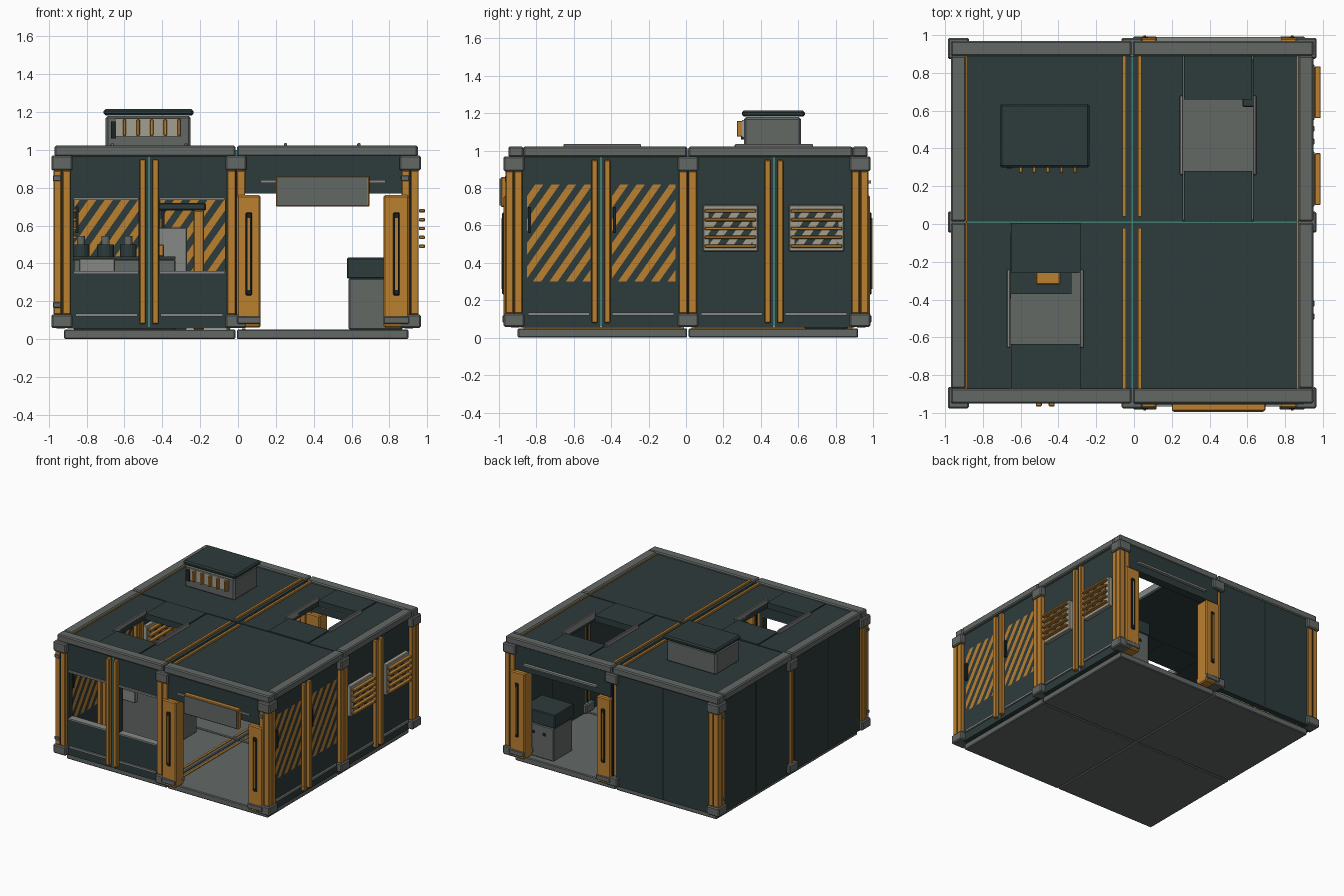
import bpy, bmesh, math
from mathutils import Matrix, Vector

if "Cube" in bpy.data.objects:
    bpy.data.objects.remove(bpy.data.objects["Cube"])


def material(name, r, g, b):
    m = bpy.data.materials.new(name)
    m.diffuse_color = (r, g, b, 1)
    m.use_nodes = True
    m.node_tree.nodes["Principled BSDF"].inputs["Base Color"].default_value = m.diffuse_color
    return m


DARK = material("dark_teal_panel", 0.027, 0.044, 0.044)
GREY = material("mid_grey_metal", 0.125, 0.14, 0.13)
ORANGE = material("orange_paint", 0.50, 0.215, 0.03)
LIGHT = material("light_grey_metal", 0.24, 0.25, 0.24)
CREAM = material("pale_grille", 0.37, 0.35, 0.28)
BLACK = material("black_slot", 0.012, 0.017, 0.018)
TEAL = material("teal_seam", 0.05, 0.21, 0.17)
I = Matrix.Identity(4)


def finish(name, bm, mats, M):
    bmesh.ops.transform(bm, matrix=M, verts=bm.verts)
    me = bpy.data.meshes.new(name)
    bm.to_mesh(me)
    bm.free()
    for m in mats:
        me.materials.append(m)
    ob = bpy.data.objects.new(name, me)
    bpy.context.collection.objects.link(ob)
    return ob


def part(name, mat, boxes, M=I, bevel=0.0):
    """One object from boxes given as x0, x1, y0, y1, z0, z1."""
    bm = bmesh.new()
    for x0, x1, y0, y1, z0, z1 in boxes:
        T = Matrix.Translation(((x0 + x1) / 2, (y0 + y1) / 2, (z0 + z1) / 2))
        S = Matrix.Diagonal((abs(x1 - x0), abs(y1 - y0), abs(z1 - z0), 1))
        bmesh.ops.create_cube(bm, size=1, matrix=T @ S)
    if bevel:
        bmesh.ops.bevel(bm, geom=bm.edges[:], offset=bevel, segments=1, affect='EDGES')
    return finish(name, bm, [mat], M)


def cylinders(name, mat, items):
    bm = bmesh.new()
    for x, y, z0, z1, r in items:
        bmesh.ops.create_cone(bm, cap_ends=True, segments=14, radius1=r, radius2=r, depth=z1 - z0,
                              matrix=Matrix.Translation((x, y, (z0 + z1) / 2)))
    return finish(name, bm, [mat], I)


def stripes(name, u0, u1, z0, z1, d, M):
    """Diagonal hazard stripes: a flat plate cut by slanted planes."""
    bm = bmesh.new()
    bm.faces.new([bm.verts.new(p) for p in ((u0, -d, z0), (u1, -d, z0), (u1, -d, z1), (u0, -d, z1))])
    n = Vector((math.cos(math.radians(35)), 0, -math.sin(math.radians(35))))
    step, base = 0.036, Vector((u0, -d, z1))
    for i in range(1, 20):
        bmesh.ops.bisect_plane(bm, geom=bm.verts[:] + bm.edges[:] + bm.faces[:],
                               plane_co=base + n * step * i, plane_no=n)
    for f in bm.faces:
        f.material_index = int((f.calc_center_median() - base).dot(n) / step) % 2
    return finish(name, bm, [DARK, ORANGE], M)


# Walls are built facing local -y, at the given centre along the wall
def ribs(name, c, M):
    part(name + "_ribs", ORANGE, [(c + a, c + a + 0.032, -0.045, -0.01, 0.08, 0.95)
                                  for a in (-0.05, 0.018)], M, 0.004)
    part(name + "_seam", TEAL, [(c - 0.006, c + 0.006, -0.017, 0.025, 0.06, 0.97)], M)
    part(name + "_lower_rail", LIGHT, [(c + a, c + a + 0.33, -0.028, -0.01, 0.118, 0.134)
                                       for a in (-0.39, 0.06)], M)


def solid_wall(name, c, M):
    part(name, DARK, [(c - 0.43, c - 0.005, -0.015, 0.03, 0.055, 0.97),
                      (c + 0.005, c + 0.43, -0.015, 0.03, 0.055, 0.97)], M)
    ribs(name, c, M)


def striped_wall(name, c, M):
    solid_wall(name, c, M)
    for i, a in enumerate((-0.395, 0.06)):
        stripes(f"{name}_stripes_{i}", c + a, c + a + 0.34, 0.30, 0.82, 0.018, M)
        part(f"{name}_handle_{i}", BLACK, [(c + a + 0.005, c + a + 0.022, -0.035, -0.015, 0.56, 0.70)], M)


def vent_wall(name, c, M):
    solid_wall(name, c, M)
    for i, a in enumerate((-0.38, 0.08)):
        u0, u1 = c + a, c + a + 0.295
        part(f"{name}_vent_{i}", CREAM, [(u0, u1, -0.045, -0.01, 0.46, 0.71)], M, 0.005)
        stripes(f"{name}_vent_back_{i}", u0 + 0.03, u1 - 0.03, 0.49, 0.68, 0.046, M).data.materials[1] = CREAM
        part(f"{name}_slats_{i}", ORANGE, [(u0 + 0.01, u1 - 0.01, -0.078, -0.046, z - 0.009, z + 0.009)
                                           for z in (0.49, 0.537, 0.584, 0.631, 0.678)], M, 0.004)


def window_wall(name, c, M):
    boxes = []
    for s in (-1, 1):
        for u0, u1, z0, z1 in ((0.005, 0.43, 0.055, 0.35), (0.005, 0.43, 0.74, 0.97),
                               (0.005, 0.055, 0.35, 0.74), (0.40, 0.43, 0.35, 0.74)):
            boxes.append((c + s * u0, c + s * u1, -0.015, 0.03, z0, z1))
    part(name, DARK, boxes, M)
    ribs(name, c, M)
    part(name + "_sills", LIGHT, [(c + a, c + a + 0.345, -0.028, 0.03, z, z + 0.014)
                                  for a in (-0.40, 0.055) for z in (0.345, 0.735)], M)


def door_wall(name, c, M, sign):
    part(name + "_header", DARK, [(c - 0.45, c + 0.45, -0.035, 0.035, 0.77, 0.97)], M)
    part(name + "_light_bar", LIGHT, [(c - 0.33, c + 0.33, -0.045, 0.06, 0.825, 0.84)], M)
    jambs = ((c - 0.455, c - 0.33), (c + 0.32, c + 0.455))
    part(name + "_jambs", ORANGE, [(a, b, -0.055, 0.055, 0.06, 0.76) for a, b in jambs], M, 0.008)
    part(name + "_jamb_slots", BLACK, [((a + b) / 2 - 0.017, (a + b) / 2 + 0.017, -0.063, 0.063, 0.23, 0.67)
                                       for a, b in jambs], M, 0.006)
    part(name + "_jamb_bars", ORANGE, [((a + b) / 2 - 0.007, (a + b) / 2 + 0.007, -0.067, 0.067, 0.26, 0.64)
                                       for a, b in jambs], M)
    part(name + "_jamb_brackets", GREY, [(a, b, -0.062, 0.062, 0.08, 0.12) for a, b in jambs], M, 0.005)
    if sign:
        part("sign_border", ORANGE, [(c - 0.25, c + 0.245, -0.07, -0.03, 0.70, 0.86)], M, 0.005)
        part("sign_plate", GREY, [(c - 0.24, c + 0.235, -0.076, -0.06, 0.708, 0.852)], M)


XS, YS = (-0.93, -0.01, 0.91), (-0.92, 0.01, 0.93)
FRONT = Matrix.Translation((0, YS[0], 0))
BACK = Matrix.Translation((0, YS[2], 0))
TURN = Matrix.Rotation(math.pi / 2, 4, 'Z')
RIGHT = Matrix.Translation((XS[2], 0, 0)) @ TURN
LEFT = Matrix.Translation((XS[0], 0, 0)) @ TURN
window_wall("front_window_wall", -0.47, FRONT)
door_wall("front_door", 0.45, FRONT, True)
striped_wall("back_striped_wall", -0.47, BACK)
door_wall("back_door", 0.45, BACK, False)
for side, M in (("right", RIGHT), ("left", LEFT)):
    striped_wall(side + "_striped_wall", -0.455, M)
    vent_wall(side + "_vent_wall", 0.47, M)

# Corner and middle posts with grey end blocks
nodes = [(x, y) for x in XS for y in YS if (x, y) != (XS[1], YS[1])]
corners = [(x, y) for x in (XS[0], XS[2]) for y in (YS[0], YS[2])]
part("post_blocks", GREY, [(x - 0.056, x + 0.056, y - 0.056, y + 0.056, a, b) for x, y in nodes
                           for a, b in ((0.058, 0.13), (0.89, 0.97))], I, 0.008)
part("corner_posts", ORANGE, [(x + a - 0.021, x + a + 0.021, y + b - 0.021, y + b + 0.021, 0.13, 0.89)
                              for x, y in corners for a in (-0.024, 0.024) for b in (-0.024, 0.024)], I, 0.004)
part("corner_post_cores", BLACK, [(x - 0.04, x + 0.04, y - 0.04, y + 0.04, 0.13, 0.89) for x, y in corners])
part("corner_post_brackets", GREY, [(x - 0.049, x - 0.005, y - 0.049, y - 0.005, a, a + 0.03)
                                    for x, y in corners for a in (0.165, 0.835)], I, 0.004)
for name, M, c in (("front", FRONT, XS[1]), ("back", BACK, XS[1]), ("left", LEFT, YS[1]), ("right", RIGHT, YS[1])):
    part(name + "_middle_post", ORANGE, [(c + a, c + a + 0.045, -0.045, 0.025, 0.13, 0.89)
                                         for a in (-0.048, 0.003)], M, 0.004)
    part(name + "_middle_post_core", BLACK, [(c - 0.006, c + 0.006, -0.03, 0.032, 0.13, 0.89)], M)
part("left_middle_post_outer_strip", ORANGE, [(-0.965, -0.955, 0.0, 0.02, 0.13, 0.89)])

# Floor slabs and floor strips
cells = [(x0, x1, y0, y1) for x0, x1 in ((-0.92, -0.014), (-0.006, 0.90)) for y0, y1 in ((-0.90, 0.006), (0.014, 0.92))]
part("floor_slabs", GREY, [(*c, 0, 0.05) for c in cells], I, 0.006)
part("floor_strips", ORANGE, [(x, x + 0.018, y0, y1, 0.045, 0.056) for x in (-0.06, 0.022)
                              for y0, y1 in ((-0.87, -0.01), (0.03, 0.89))])

# Roof edge beams, split in the middle of each side
beams = []
for a, b in ((-0.97, -0.014), (-0.006, 0.95)):
    beams += [(a, b, -0.95, -0.87, 0.965, 1.022), (a, b, 0.89, 0.97, 0.965, 1.022)]
for a, b in ((-0.87, 0.006), (0.014, 0.89)):
    beams += [(-0.97, -0.89, a, b, 0.965, 1.022), (0.87, 0.95, a, b, 0.965, 1.022)]
part("roof_edge_beams", GREY, beams, I, 0.008)

# Roof panels; two of them have an opening with side rails
part("roof_panels", DARK, [(-0.89, -0.014, 0.014, 0.89, 0.96, 1.005), (-0.006, 0.87, -0.87, 0.006, 0.96, 1.005)])
for name, x0, x1, y0, y1, a, b, c, d in (("front_left", -0.89, -0.014, -0.87, 0.006, -0.655, -0.285, -0.635, -0.26),
                                         ("back_right", -0.006, 0.87, 0.014, 0.89, 0.26, 0.63, 0.28, 0.66)):
    part(name + "_open_roof", DARK, [(x0, a, y0, y1, 0.96, 1.005), (b, x1, y0, y1, 0.96, 1.005),
                                     (a + 0.004, b - 0.004, y0, c, 0.96, 1.01), (a + 0.004, b - 0.004, d, y1, 0.96, 1.01)])
    part(name + "_opening_rails", LIGHT, [(a - 0.018, a, c - 0.02, d + 0.02, 0.98, 1.035),
                                          (b, b + 0.018, c - 0.02, d + 0.02, 0.98, 1.035)], I, 0.004)
part("roof_seams", TEAL, [(-0.014, -0.006, -0.87, 0.89, 0.965, 1.0), (-0.89, 0.87, 0.006, 0.014, 0.965, 1.0)])
part("roof_ribs", ORANGE, [(x, x + 0.018, y0, y1, 0.99, 1.02) for x in (-0.06, 0.022)
                           for y0, y1 in ((-0.87, -0.02), (0.04, 0.89))])
part("roof_side_strips", ORANGE, [(x, x + 0.006, -0.87, 0.89, 0.99, 1.012) for x in (-0.89, 0.864)])

# Roof ventilation unit
part("roof_unit_body", GREY, [(-0.70, -0.25, 0.31, 0.615, 1.0, 1.18)], I, 0.012)
part("roof_unit_lid", DARK, [(-0.71, -0.235, 0.30, 0.635, 1.182, 1.215)], I, 0.01)
part("roof_unit_grille", CREAM, [(-0.65, -0.30, 0.30, 0.33, 1.07, 1.165)])
part("roof_unit_grille_ends", BLACK, [(-0.672, -0.645, 0.295, 0.33, 1.06, 1.15)])
part("roof_unit_bars", ORANGE, [(x - 0.009, x + 0.009, 0.272, 0.305, 1.075, 1.16)
                                for x in (-0.60, -0.528, -0.456, -0.384, -0.312)], I, 0.003)

# Work bench with canisters in the front left room
part("bench", GREY, [(-0.87, -0.33, -0.36, -0.06, 0.05, 0.42)], I, 0.006)
part("bench_top", DARK, [(-0.87, -0.33, -0.37, -0.05, 0.42, 0.436)])
part("bench_orange_box", ORANGE, [(-0.52, -0.39, -0.32, -0.25, 0.436, 0.50)], I, 0.006)
part("bench_drawer", LIGHT, [(-0.84, -0.65, -0.40, -0.36, 0.33, 0.425)], I, 0.005)
cylinders("canisters", DARK, [(x, -0.2, 0.436, 0.50, 0.045) for x in (-0.83, -0.70, -0.58)])
cylinders("canister_caps", GREY, [(x, -0.2, 0.50, 0.545, 0.022) for x in (-0.83, -0.70, -0.58)])

# Locker corner in the back left room
part("locker", LIGHT, [(-0.42, -0.27, 0.66, 0.86, 0.05, 0.59)], I, 0.006)
part("shelf", DARK, [(-0.42, -0.17, 0.62, 0.87, 0.68, 0.72)], I, 0.006)
part("shelf_post", ORANGE, [(-0.235, -0.18, 0.66, 0.72, 0.05, 0.68)], I, 0.005)

# Cabinet in the back right room
part("cabinet", GREY, [(0.585, 0.87, 0.63, 0.87, 0.05, 0.32)], I, 0.006)
part("cabinet_top", DARK, [(0.575, 0.87, 0.62, 0.87, 0.32, 0.43)], I, 0.006)
part("cabinet_knobs", BLACK, [(x, x + 0.02, 0.865, 0.876, 0.24, 0.26) for x in (0.66, 0.76)])
